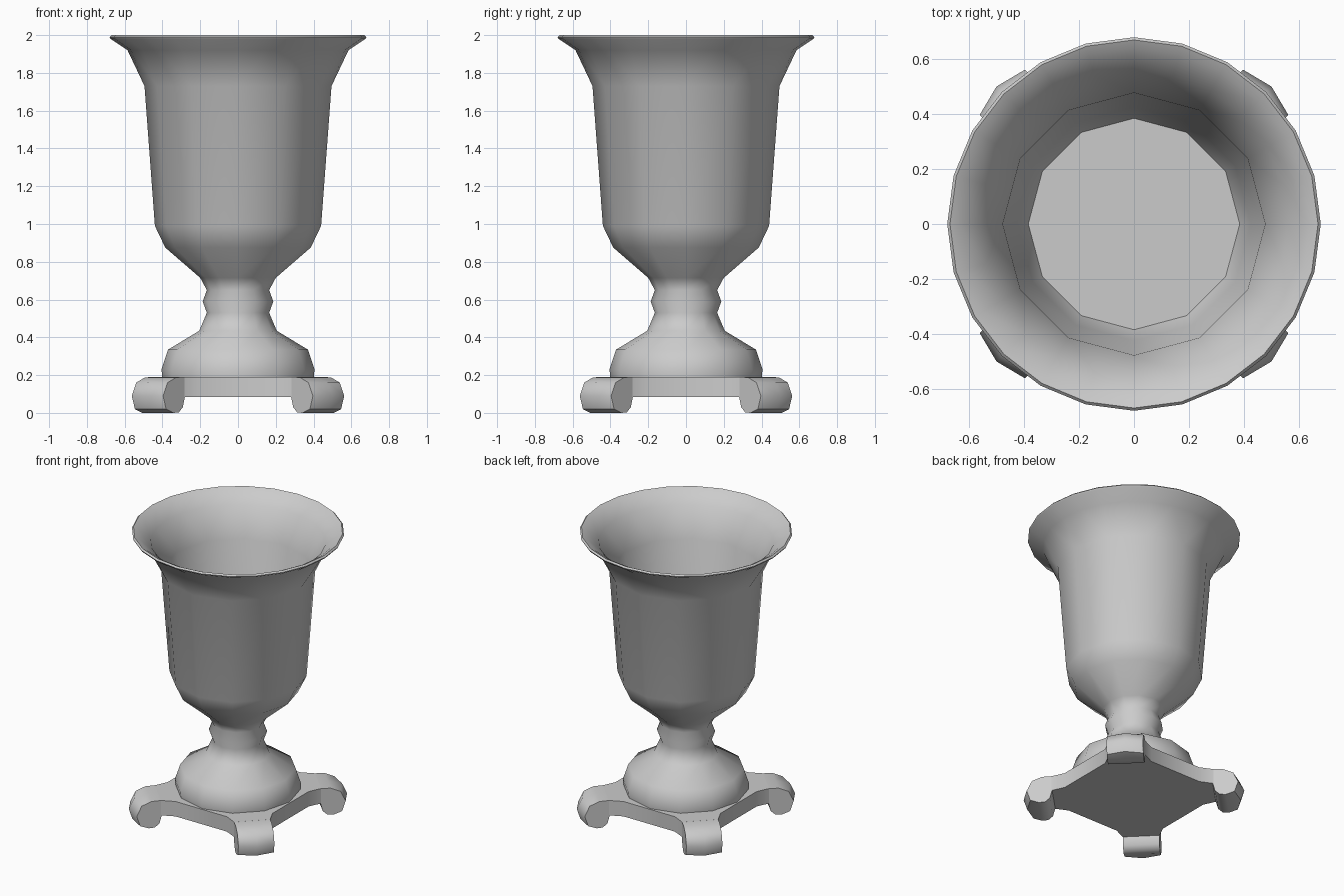
import bpy, bmesh, math
from mathutils import Matrix

if "Cube" in bpy.data.objects:
    bpy.data.objects.remove(bpy.data.objects["Cube"])


def finish(bm, name, angle):
    bmesh.ops.recalc_face_normals(bm, faces=bm.faces)
    me = bpy.data.meshes.new(name)
    bm.to_mesh(me)
    bm.free()
    ob = bpy.data.objects.new(name, me)
    bpy.context.collection.objects.link(ob)
    bpy.ops.object.select_all(action='DESELECT')
    ob.select_set(True)
    bpy.context.view_layer.objects.active = ob
    bpy.ops.object.shade_smooth_by_angle(angle=math.radians(angle))
    return ob


def ring(bm, r, z, n):
    return [bm.verts.new((r * math.cos(2 * math.pi * i / n),
                          r * math.sin(2 * math.pi * i / n), z)) for i in range(n)]


def join(bm, a, b):
    """Skin two rings; the larger one may have twice the points."""
    if len(a) > len(b):
        a, b = b, a
    n, m = len(a), len(b)
    for i in range(n):
        j = (i + 1) % n
        if n == m:
            bm.faces.new((a[i], a[j], b[j], b[i]))
        else:
            mid = b[2 * i + 1]
            bm.faces.new((a[i], mid, b[2 * i]))
            bm.faces.new((a[i], a[j], mid))
            bm.faces.new((a[j], b[(2 * i + 2) % m], mid))


# Urn: 12-sided pedestal and bowl, widening to a 24-sided flared lip
profile = [
    (0.40, 0.18, 12), (0.405, 0.23, 12), (0.37, 0.335, 12), (0.205, 0.435, 12),
    (0.165, 0.53, 12), (0.187, 0.59, 12), (0.165, 0.65, 12), (0.20, 0.715, 12),
    (0.385, 0.875, 12), (0.44, 0.99, 12), (0.495, 1.73, 12),
    (0.585, 1.92, 24), (0.675, 1.98, 24), (0.68, 1.99, 24), (0.67, 2.0, 24),
    (0.64, 1.985, 24), (0.56, 1.92, 24),
    (0.478, 1.72, 12), (0.425, 1.0, 12), (0.385, 0.91, 12)]
bm = bmesh.new()
rings = [ring(bm, *p) for p in profile]
for a, b in zip(rings, rings[1:]):
    join(bm, a, b)
bm.faces.new(rings[-1])
bm.faces.new(rings[0])
finish(bm, "urn_body", 50)

# Base plate: square with slightly hollow sides and corners cut for the feet
bm = bmesh.new()
side = [(-0.285, -0.45), (-0.20, -0.41), (0.20, -0.41), (0.285, -0.45)]
outline = []
for k in range(4):
    c, s = math.cos(k * math.pi / 2), math.sin(k * math.pi / 2)
    outline += [(x * c - y * s, x * s + y * c) for x, y in side]
low = [bm.verts.new((x, y, 0.085)) for x, y in outline]
high = [bm.verts.new((x, y, 0.19)) for x, y in outline]
join(bm, low, high)
bm.faces.new(low)
bm.faces.new(high)
finish(bm, "base_plate", 40)

# Scroll feet: rounded profile across three width points, bowed at the tip
scroll = [(0.51, 0.19), (0.58, 0.188), (0.645, 0.16), (0.678, 0.09), (0.655, 0.02),
          (0.60, 0.0), (0.56, 0.003), (0.53, 0.03), (0.515, 0.085)]
for k, label in enumerate(["back_right", "back_left", "front_left", "front_right"]):
    bm = bmesh.new()
    rows = []
    for w, bow in ((-0.117, 0), (0, 0.03), (0.117, 0)):
        rows.append([bm.verts.new((u + (bow if u > 0.6 else 0), w, z)) for u, z in scroll])
    join(bm, rows[0], rows[1])
    join(bm, rows[1], rows[2])
    bm.faces.new(rows[0])
    bm.faces.new(rows[2])
    bm.transform(Matrix.Rotation(math.radians(45 + 90 * k), 4, 'Z'))
    finish(bm, label + "_foot", 50)
